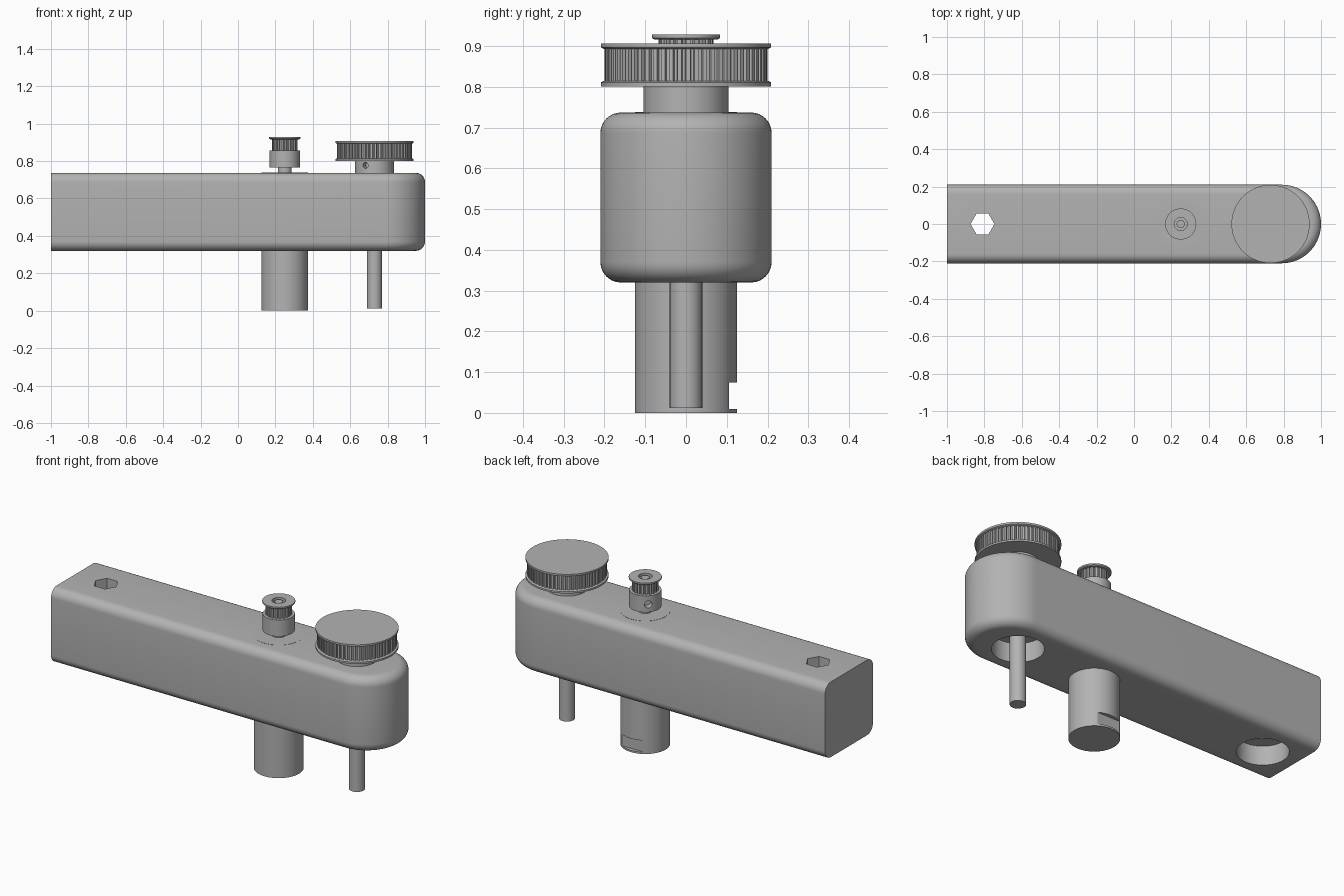
import bpy, bmesh, math
from mathutils import Matrix, Vector

if "Cube" in bpy.data.objects:
    bpy.data.objects.remove(bpy.data.objects["Cube"])

grey = bpy.data.materials.new("plain grey")
grey.diffuse_color = (0.45, 0.45, 0.45, 1)
grey.use_nodes = True
grey.node_tree.nodes["Principled BSDF"].inputs["Base Color"].default_value = grey.diffuse_color


def finish(name, bm, loc=(0, 0, 0)):
    bmesh.ops.recalc_face_normals(bm, faces=bm.faces)
    me = bpy.data.meshes.new(name)
    bm.to_mesh(me)
    bm.free()
    me.materials.append(grey)
    ob = bpy.data.objects.new(name, me)
    ob.location = loc
    bpy.context.collection.objects.link(ob)
    return ob


def loft(name, rings, loc=(0, 0, 0)):
    """Skin a stack of closed point rings and cap both ends."""
    bm = bmesh.new()
    vs = [[bm.verts.new(p) for p in r] for r in rings]
    n = len(vs[0])
    for a, b in zip(vs, vs[1:]):
        for i in range(n):
            j = (i + 1) % n
            bm.faces.new((a[i], a[j], b[j], b[i]))
    bm.faces.new(vs[0][::-1])
    bm.faces.new(vs[-1])
    return finish(name, bm, loc)


def turned(name, x, profile, n=64):
    """Solid of revolution from (radius, z) pairs, standing at x."""
    return loft(name, [[(r * math.cos(2 * math.pi * i / n), r * math.sin(2 * math.pi * i / n), z)
                        for i in range(n)] for r, z in profile], (x, 0, 0))


def toothed(name, x, r_out, r_in, teeth, z0, z1):
    """Belt-tooth ring with trapezoid grooves."""
    pts = []
    for t in range(teeth):
        for f, r in ((0.0, r_out), (0.5, r_out), (0.6, r_in), (0.9, r_in)):
            a = 2 * math.pi * (t + f) / teeth
            pts.append((r * math.cos(a), r * math.sin(a)))
    return loft(name, [[(px, py, z) for px, py in pts] for z in (z0, z1)], (x, 0, 0))


def cut(ob, cutter):
    cutter.hide_render = True
    mod = ob.modifiers.new("cut", 'BOOLEAN')
    mod.operation, mod.object, mod.solver = 'DIFFERENCE', cutter, 'EXACT'
    bpy.context.view_layer.objects.active = ob
    bpy.ops.object.modifier_apply(modifier=mod.name)
    bpy.data.objects.remove(cutter)


def screw_hole(ob, x, azimuth, radius, z, hole):
    """Radial set screw hole drilled into a hub."""
    d = Vector((math.cos(azimuth), math.sin(azimuth), 0))
    bm = bmesh.new()
    bmesh.ops.create_cone(bm, cap_ends=True, segments=20, radius1=hole, radius2=hole, depth=0.07,
                          matrix=Matrix.Translation(d * radius) @ d.to_track_quat('Z', 'Y').to_matrix().to_4x4())
    cut(ob, finish("hole_cutter", bm, (x, 0, z)))


MOTOR_X, SHAFT_X, HEX_X = 0.25, 0.73, -0.81
Z0, Z1, HALF, FILLET = 0.32, 0.737, 0.21, 0.05


# Arm: flat at one end, round at the other, long edges filleted
def outline(r, z):
    arc = [(-math.pi / 2 + math.pi * i / 40) for i in range(41)]
    return ([(-1, -r, z)] + [(0.79 + r * math.cos(a), r * math.sin(a), z) for a in arc] + [(-1, r, z)])


quarter = [math.pi / 2 * i / 8 for i in range(9)]
rings = [outline(HALF - FILLET * (1 - math.sin(a)), Z0 + FILLET * (1 - math.cos(a))) for a in quarter]
rings += [outline(HALF - FILLET * (1 - math.cos(a)), Z1 - FILLET * (1 - math.sin(a))) for a in quarter]
arm = loft("arm", rings)
cut(arm, turned("hex_cutter", HEX_X, [(0.064, 0.2), (0.064, 0.9)], 6))
for x in (HEX_X, SHAFT_X):
    cut(arm, turned("bore_cutter", x, [(0.128, 0.2), (0.128, Z0 + 0.105)]))

# Motor with a connector slot at its rear foot
motor = turned("motor", MOTOR_X, [(0.125, 0), (0.125, Z1 + 0.001)])
bm = bmesh.new()
bmesh.ops.create_cube(bm, size=1, matrix=Matrix.Diagonal((0.3, 0.1, 0.065, 1)))
cut(motor, finish("slot_cutter", bm, (MOTOR_X, 0.155, 0.0425)))
turned("motor_shaft", MOTOR_X, [(0.037, 0.70), (0.037, 0.77)], 32)
turned("motor_shaft_tip", MOTOR_X, [(0.022, 0.76), (0.022, 0.922)], 24)

# Small pulley: hub, teeth, top flange with a bore
small_hub = turned("small_pulley_hub", MOTOR_X, [(0.081, 0.765), (0.081, 0.856)])
screw_hole(small_hub, MOTOR_X, math.radians(136), 0.08, 0.808, 0.02)
small_teeth = toothed("small_pulley_teeth", MOTOR_X, 0.067, 0.059, 20, 0.85, 0.92)
small_flange = turned("small_pulley_flange", MOTOR_X, [(0.078, 0.916), (0.083, 0.92), (0.083, 0.928)])
for ob in (small_teeth, small_flange):
    cut(ob, turned("pulley_bore_cutter", MOTOR_X, [(0.035, 0.89), (0.035, 0.95)], 32))

# Output shaft and large pulley
turned("output_shaft", SHAFT_X, [(0.04, 0.012), (0.04, 0.90)], 32)
large_hub = turned("large_pulley_hub", SHAFT_X, [(0.104, 0.735), (0.104, 0.805)])
screw_hole(large_hub, SHAFT_X, math.radians(242), 0.104, 0.777, 0.016)
toothed("large_pulley_teeth", SHAFT_X, 0.2, 0.191, 60, 0.805, 0.90)
turned("large_pulley_lower_flange", SHAFT_X, [(0.209, 0.801), (0.209, 0.811), (0.202, 0.815)])
turned("large_pulley_upper_flange", SHAFT_X, [(0.202, 0.893), (0.209, 0.897), (0.209, 0.907)])

# Smooth curved surfaces, keep machined edges crisp
bpy.ops.object.select_all(action='DESELECT')
for ob in bpy.context.scene.objects:
    ob.select_set(True)
    bpy.context.view_layer.objects.active = ob
bpy.ops.object.shade_smooth_by_angle(angle=math.radians(30))
